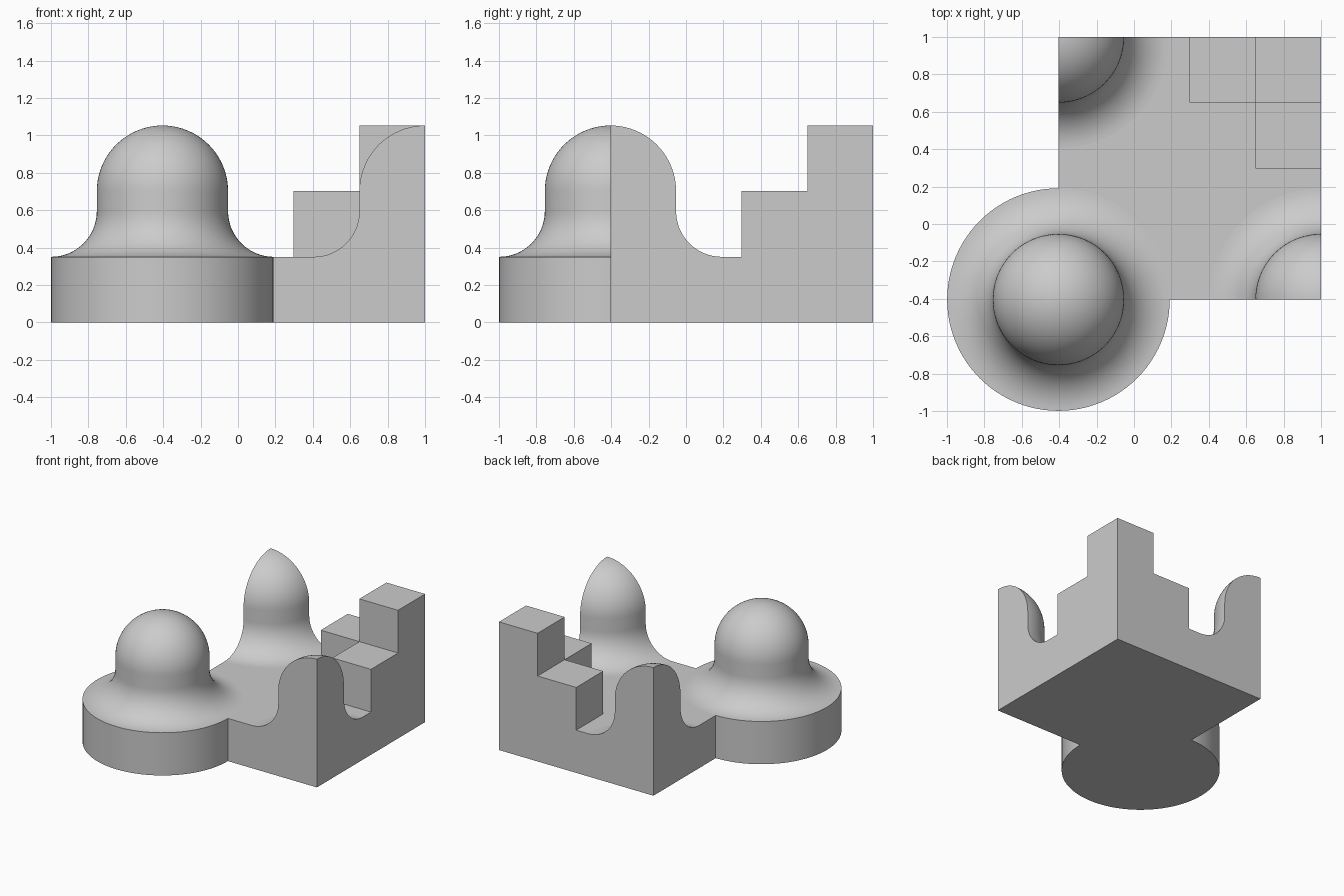
import bpy, bmesh
from math import sin, cos, pi, radians

cube = bpy.data.objects.get("Cube")
if cube:
    bpy.data.objects.remove(cube, do_unlink=True)

UNIT = 0.351          # step height, tower radius
FLARE = 0.595         # tower foot radius
LOW = 1 - 4 * UNIT    # near corner of the block

grey = bpy.data.materials.new("Light grey")
grey.use_nodes = True
grey.diffuse_color = (0.6, 0.6, 0.6, 1)
grey.node_tree.nodes["Principled BSDF"].inputs["Base Color"].default_value = (0.6, 0.6, 0.6, 1)


def finish(name, bm):
    bmesh.ops.recalc_face_normals(bm, faces=bm.faces)
    mesh = bpy.data.meshes.new(name)
    bm.to_mesh(mesh)
    bm.free()
    mesh.materials.append(grey)
    obj = bpy.data.objects.new(name, mesh)
    bpy.context.collection.objects.link(obj)
    return obj


def box(name, x0, y0, height):
    """Box from (x0, y0) to the far corner, standing on the ground."""
    bm = bmesh.new()
    bmesh.ops.create_cube(bm, size=1)
    for v in bm.verts:
        v.co = (1 if v.co.x > 0 else x0, 1 if v.co.y > 0 else y0, height if v.co.z > 0 else 0)
    return finish(name, bm)


def tower_profile():
    f = FLARE - UNIT
    pts = [(FLARE, 0)]
    for i in range(17):       # concave flare
        a = pi / 2 * i / 16
        pts.append((FLARE - f * sin(a), UNIT + f - f * cos(a)))
    for i in range(20):       # dome
        a = pi / 2 * i / 20
        pts.append((UNIT * cos(a), 2 * UNIT + UNIT * sin(a)))
    return pts


def tower(name, cx, cy, start=0, sweep=360):
    """Domed tower turned about a vertical axis, fully or in part."""
    bm = bmesh.new()
    full = sweep == 360
    steps = sweep * 96 // 360
    foot = bm.verts.new((cx, cy, 0))
    tip = bm.verts.new((cx, cy, 3 * UNIT))
    rings = []
    for s in range(steps if full else steps + 1):
        a = radians(start + sweep * s / steps)
        rings.append([bm.verts.new((cx + r * cos(a), cy + r * sin(a), z))
                      for r, z in tower_profile()])
    for s in range(steps):
        p, q = rings[s], rings[(s + 1) % len(rings)]
        bm.faces.new((foot, q[0], p[0]))
        bm.faces.new((tip, p[-1], q[-1]))
        for i in range(len(p) - 1):
            bm.faces.new((p[i], q[i], q[i + 1], p[i + 1]))
    if not full:              # flat cut sides
        bm.faces.new([foot] + rings[0] + [tip])
        bm.faces.new([tip] + rings[-1][::-1] + [foot])
    return finish(name, bm)


body = box("stepped_block_with_towers", LOW, LOW, UNIT)
parts = [
    box("step_along_back", 1 - 2 * UNIT, 1 - UNIT, 2 * UNIT),
    box("step_along_side", 1 - UNIT, 1 - 2 * UNIT, 2 * UNIT),
    box("corner_pillar", 1 - UNIT, 1 - UNIT, 3 * UNIT),
    tower("quarter_tower_front", 1, LOW, 90, 90),
    tower("quarter_tower_back", LOW, 1, 270, 90),
    tower("round_tower", LOW, LOW),
]

# Fuse all parts into one solid
bpy.context.view_layer.objects.active = body
for part in parts:
    mod = body.modifiers.new("fuse", 'BOOLEAN')
    mod.operation = 'UNION'
    mod.solver = 'EXACT'
    mod.object = part
    bpy.ops.object.modifier_apply(modifier=mod.name)
    bpy.data.objects.remove(part, do_unlink=True)

# Smooth turned surfaces, flat planes
for obj in bpy.context.selected_objects:
    obj.select_set(False)
body.select_set(True)
bpy.ops.object.shade_smooth_by_angle(angle=radians(30))
for face in body.data.polygons:
    if max(abs(c) for c in face.normal) > 0.9999:
        face.use_smooth = False
